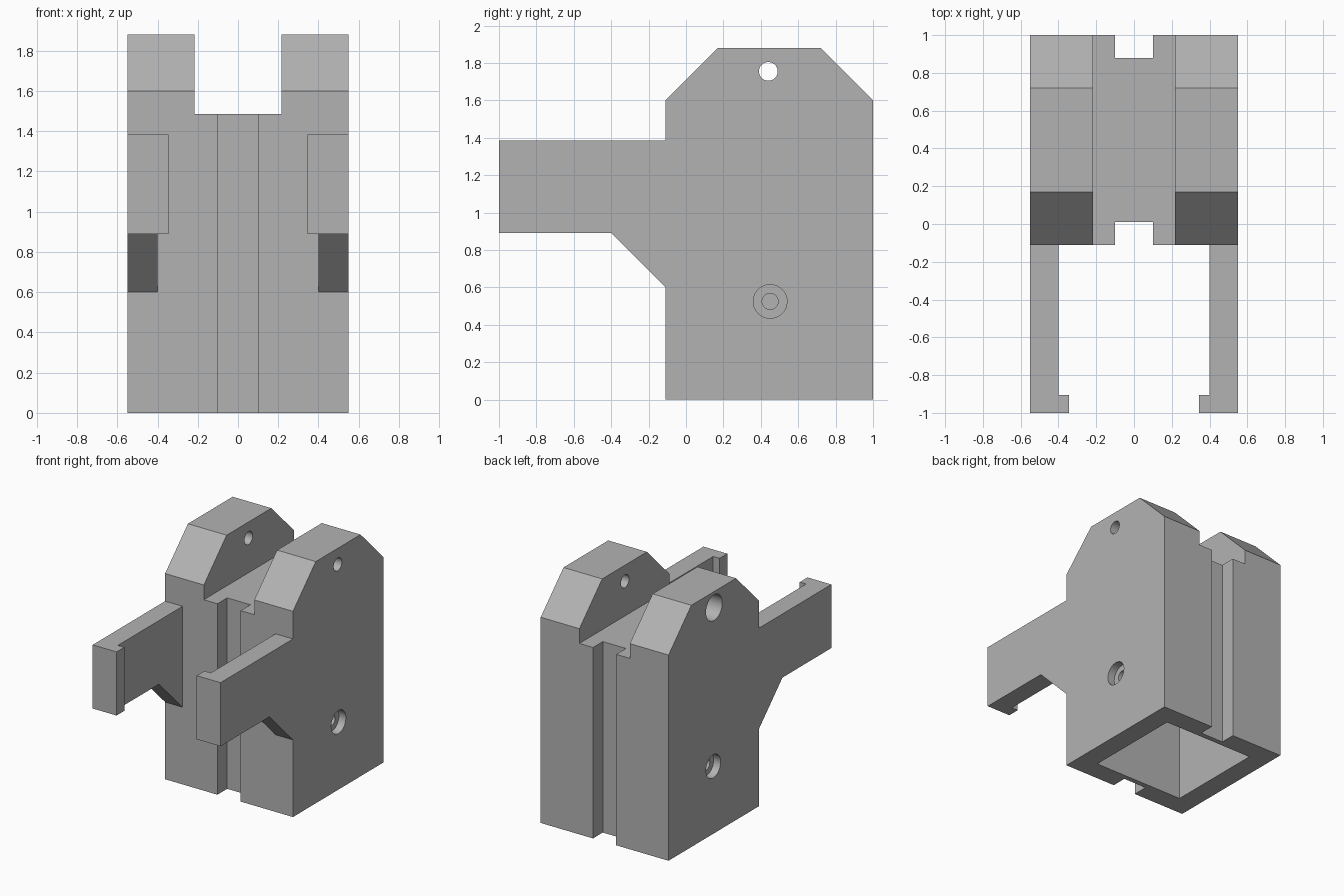
import bpy, bmesh, math
from mathutils import Matrix, Vector

default = bpy.data.objects.get("Cube")
if default:
    bpy.data.objects.remove(default, do_unlink=True)

grey = bpy.data.materials.new("plain_grey")
grey.use_nodes = True
grey.diffuse_color = (0.45, 0.45, 0.45, 1)
grey.node_tree.nodes["Principled BSDF"].inputs["Base Color"].default_value = (0.45, 0.45, 0.45, 1)


def finish(name, bm):
    bmesh.ops.recalc_face_normals(bm, faces=bm.faces)
    mesh = bpy.data.meshes.new(name)
    bm.to_mesh(mesh)
    bm.free()
    mesh.materials.append(grey)
    obj = bpy.data.objects.new(name, mesh)
    bpy.context.collection.objects.link(obj)
    return obj


def prism(name, points, axis, start, end):
    """Extrude a profile: (y, z) points along x, or (x, y) points along z."""
    bm = bmesh.new()
    place = (lambda p: (start, *p)) if axis == "x" else (lambda p: (*p, start))
    face = bm.faces.new([bm.verts.new(place(p)) for p in points])
    moved = bmesh.ops.extrude_face_region(bm, geom=[face])["geom"]
    shift = Vector((end - start, 0, 0) if axis == "x" else (0, 0, end - start))
    bmesh.ops.translate(bm, vec=shift, verts=[v for v in moved if isinstance(v, bmesh.types.BMVert)])
    return finish(name, bm)


def box(name, x0, x1, y0, y1, z0, z1):
    return prism(name, [(x0, y0), (x1, y0), (x1, y1), (x0, y1)], "z", z0, z1)


def rod(name, x0, x1, y, z, radius):
    bm = bmesh.new()
    bmesh.ops.create_cone(bm, cap_ends=True, segments=48, radius1=radius, radius2=radius, depth=x1 - x0,
                          matrix=Matrix.Translation(((x0 + x1) / 2, y, z)) @ Matrix.Rotation(math.pi / 2, 4, "Y"))
    return finish(name, bm)


def cut(target, cutter):
    cutter.hide_render = True
    mod = target.modifiers.new("cut", "BOOLEAN")
    mod.operation = "DIFFERENCE"
    mod.solver = "EXACT"
    mod.object = cutter
    bpy.context.view_layer.objects.active = target
    bpy.ops.object.modifier_apply(modifier=mod.name)
    bpy.data.objects.remove(cutter, do_unlink=True)


HALF, FRONT, BACK = 0.55, -0.11, 1.0

# Main block with chamfered top
body = prism("body", [(FRONT, 0), (BACK, 0), (BACK, 1.6), (0.72, 1.88), (0.17, 1.88), (FRONT, 1.6)],
             "x", -HALF, HALF)

# Slot between the ears, front and back grooves, hollow underside
cut(body, box("ear_slot", -0.217, 0.217, -0.5, 1.5, 1.485, 2.2))
cut(body, box("front_groove", -0.1, 0.1, -0.5, 0.01, -0.5, 1.7))
cut(body, box("back_groove", -0.1, 0.1, 0.88, 1.5, -0.5, 1.7))
cut(body, box("cavity", -0.39, 0.39, 0.05, 0.84, -0.5, 1.32))

# Pivot hole through both ears, counterbored on the right
cut(body, rod("pivot_hole", -1, 1, 0.44, 1.755, 0.05))
cut(body, rod("pivot_counterbore", -1, -0.34, 0.44, 1.755, 0.1))

# Stepped blind screw holes low on each side
for s in (-1, 1):
    for radius, depth in ((0.09, 0.06), (0.043, 0.13)):
        x0, x1 = sorted((s * (HALF - depth), s))
        cut(body, rod("screw_hole", x0, x1, 0.45, 0.525, radius))

# Arms with braces and inward hooks at the tips
arms = []
for side, s in (("right", -1), ("left", 1)):
    arm = prism(side + "_arm", [(-1, 0.89), (-0.4, 0.89), (FRONT, 0.6), (FRONT, 1.385), (-1, 1.385)],
                "x", s * 0.4, s * HALF)
    x0, x1 = sorted((s * 0.345, s * 0.4))
    hook = box(side + "_hook", x0, x1, -1, -0.905, 0.89, 1.385)
    arms += [arm, hook]

bpy.ops.object.select_all(action="DESELECT")
for obj in [body] + arms:
    obj.select_set(True)
bpy.context.view_layer.objects.active = body
bpy.ops.object.shade_smooth_by_angle(angle=math.radians(30))
